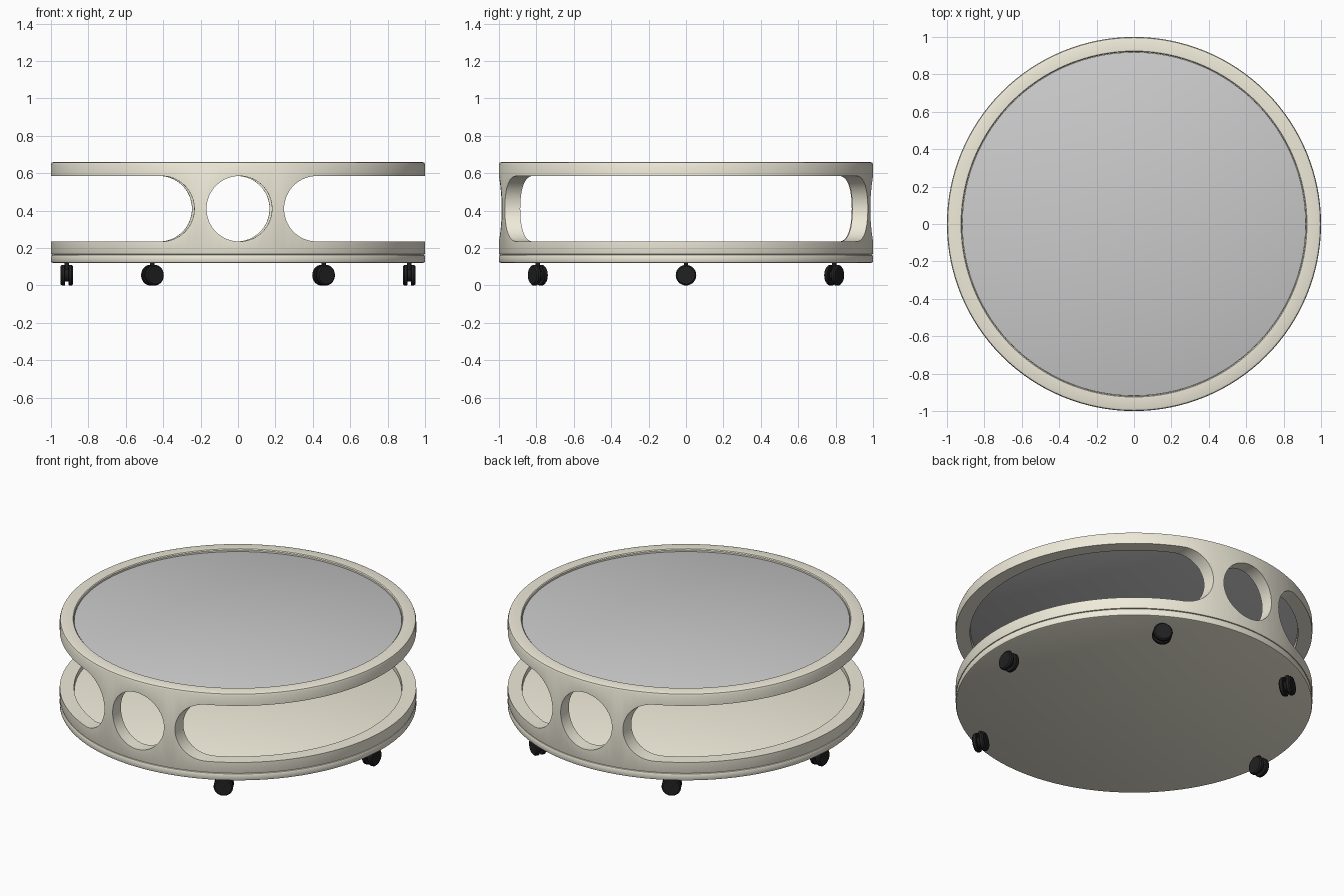
import bpy, bmesh, math
from mathutils import Matrix, Vector

if "Cube" in bpy.data.objects:
    bpy.data.objects.remove(bpy.data.objects["Cube"])


def material(name, rgb):
    m = bpy.data.materials.new(name)
    m.diffuse_color = (*rgb, 1)
    m.use_nodes = True
    m.node_tree.nodes["Principled BSDF"].inputs["Base Color"].default_value = m.diffuse_color
    return m


CREAM = material("cream_lacquer", (0.86, 0.83, 0.70))
BLACK = material("black_plastic", (0.015, 0.015, 0.015))


def finish(name, bm, mat=None, smooth=True):
    bmesh.ops.recalc_face_normals(bm, faces=bm.faces[:])
    me = bpy.data.meshes.new(name)
    bm.to_mesh(me)
    bm.free()
    ob = bpy.data.objects.new(name, me)
    bpy.context.collection.objects.link(ob)
    if mat:
        me.materials.append(mat)
    if smooth:
        shade(ob)
    return ob


def shade(ob):
    bpy.ops.object.select_all(action='DESELECT')
    ob.select_set(True)
    bpy.context.view_layer.objects.active = ob
    bpy.ops.object.shade_smooth_by_angle(angle=math.radians(30))


def lathe(bm, profile, segs, closed=False, xf=Matrix()):
    """Spin (radius, z) points about z; open profiles get flat caps."""
    rings = [[bm.verts.new(xf @ Vector((r * math.cos(2 * math.pi * i / segs),
                                        r * math.sin(2 * math.pi * i / segs), z)))
              for i in range(segs)] for r, z in profile]
    pairs = list(zip(rings, rings[1:])) + ([(rings[-1], rings[0])] if closed else [])
    for a, b in pairs:
        for i in range(segs):
            j = (i + 1) % segs
            bm.faces.new((a[i], a[j], b[j], b[i]))
    if not closed:
        bm.faces.new(rings[0])
        bm.faces.new(rings[-1])


def disc(name, r, z0, z1, bevel, mat):
    b, c = bevel, bevel * 0.3
    bm = bmesh.new()
    lathe(bm, [(r - b, z0), (r - c, z0 + c), (r, z0 + b),
               (r, z1 - b), (r - c, z1 - c), (r - b, z1)], 128)
    return finish(name, bm, mat)


# drum wall with softened outer edges
bm = bmesh.new()
lathe(bm, [(0.92, 0.165), (0.992, 0.165), (0.998, 0.167), (1, 0.173),
           (1, 0.645), (0.996, 0.656), (0.985, 0.66), (0.925, 0.66), (0.92, 0.655)],
      128, closed=True)
wall = finish("drum_wall", bm, CREAM, smooth=False)

# window cutter: round hole and two side slots, run straight through front to back
R, ZC = 0.175, 0.41


def arc(cx, a0, a1, n):
    return [(cx + R * math.cos(math.radians(a0 + (a1 - a0) * i / n)),
             ZC + R * math.sin(math.radians(a0 + (a1 - a0) * i / n))) for i in range(n + 1)]


slot = arc(0.415, 90, 270, 32) + [(1.3, ZC - R), (1.3, ZC + R)]
bm = bmesh.new()
for loop in (arc(0, 0, 360, 64)[:-1], slot, [(-x, z) for x, z in slot]):
    front = [bm.verts.new((x + 0.008, -1.2, z)) for x, z in loop]
    back = [bm.verts.new((x - 0.008, 1.2, z)) for x, z in loop]
    bm.faces.new(front)
    bm.faces.new(back)
    for i in range(len(loop)):
        j = (i + 1) % len(loop)
        bm.faces.new((front[i], front[j], back[j], back[i]))
cutter = finish("window_cutter", bm, smooth=False)
cutter.hide_render = True

mod = wall.modifiers.new("windows", 'BOOLEAN')
mod.operation, mod.solver, mod.object = 'DIFFERENCE', 'EXACT', cutter
bpy.context.view_layer.objects.active = wall
bpy.ops.object.modifier_apply(modifier=mod.name)
bpy.data.objects.remove(cutter)
shade(wall)

# base plate, inner floor and glass top
disc("base_plate", 1.0, 0.12, 0.165, 0.01, CREAM)
disc("shelf_floor", 0.919, 0.16, 0.21, 0.002, CREAM)
disc("table_top", 0.919, 0.612, 0.646, 0.002, None)

# twin-wheel casters on a hexagon, front left position left empty
for k in (0, 1, 2, 3, 5):
    a = math.radians(60 * k)
    pos = Matrix.Translation((0.915 * math.cos(a), 0.915 * math.sin(a), 0.055))
    axle = pos @ Matrix.Rotation(a, 4, 'Z') @ Matrix.Rotation(math.pi / 2, 4, 'Y')
    bm = bmesh.new()
    for s in (-1, 1):
        lathe(bm, [(0.052, s * 0.009), (0.055, s * 0.012), (0.055, s * 0.026),
                   (0.048, s * 0.034)], 32, xf=axle)
    lathe(bm, [(0.034, -0.012), (0.034, 0.012)], 24, xf=axle)
    lathe(bm, [(0.012, 0.0), (0.012, 0.07)], 16, xf=pos)
    finish(f"caster_{k}", bm, BLACK)
